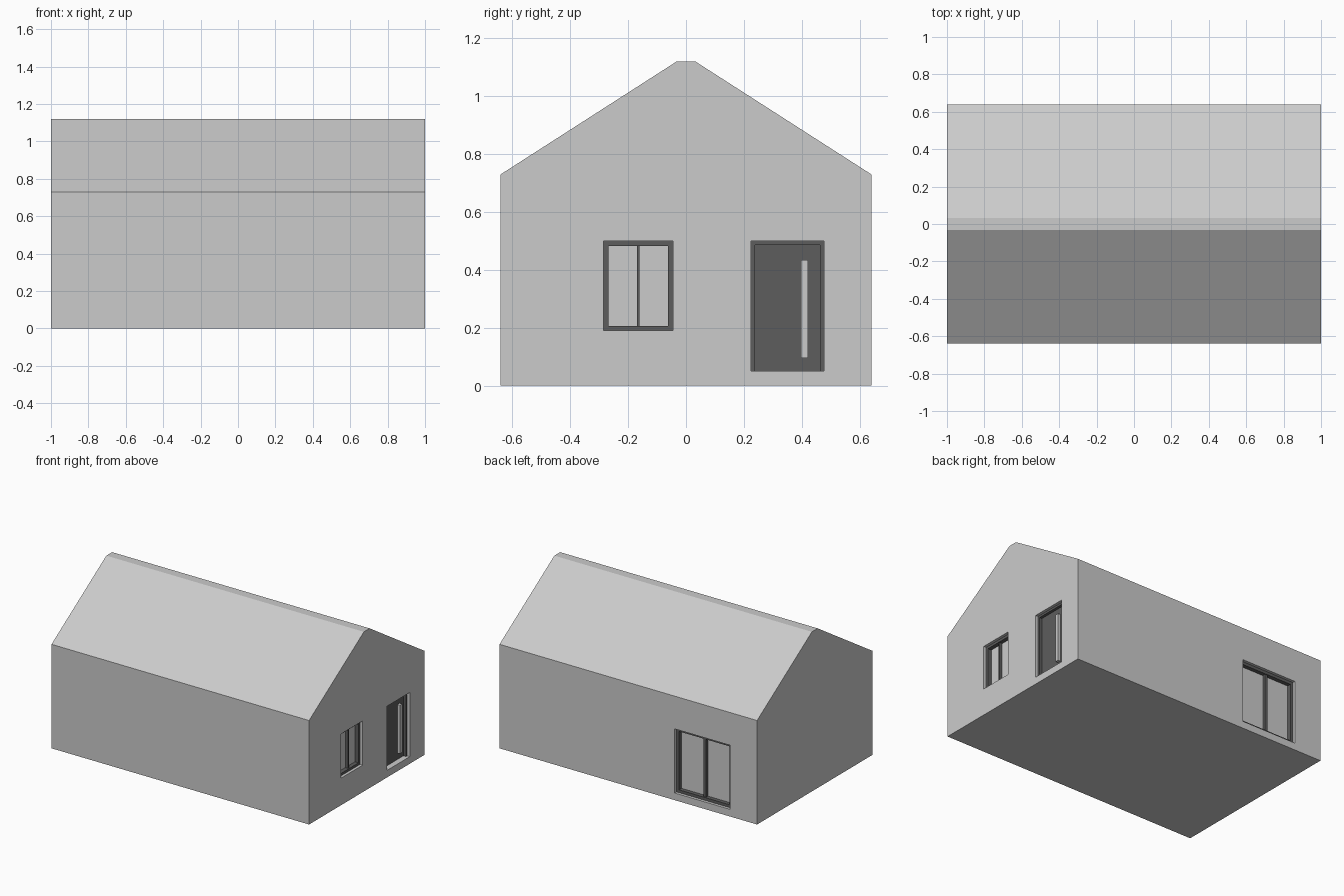
import bpy, bmesh

if "Cube" in bpy.data.objects:
    bpy.data.objects.remove(bpy.data.objects["Cube"])

W, D, EAVE, RIDGE, CAP = 1.0, 0.64, 0.73, 1.12, 0.032

dark = bpy.data.materials.new("dark_frame")
dark.diffuse_color = (0.11, 0.11, 0.11, 1)
dark.use_nodes = True
dark.node_tree.nodes["Principled BSDF"].inputs["Base Color"].default_value = dark.diffuse_color


def make_object(name, bm, mat=None):
    bmesh.ops.recalc_face_normals(bm, faces=bm.faces)
    mesh = bpy.data.meshes.new(name)
    bm.to_mesh(mesh)
    bm.free()
    obj = bpy.data.objects.new(name, mesh)
    bpy.context.collection.objects.link(obj)
    if mat:
        mesh.materials.append(mat)
    return obj


def place(wall, u, z, d):
    """Point at u along the wall, height z, depth d behind its outer face."""
    return (W - d, u, z) if wall == "gable" else (u, D - d, z)


def add_box(bm, wall, u0, u1, z0, z1, d0, d1):
    a, b = place(wall, u0, z0, d0), place(wall, u1, z1, d1)
    for v in bmesh.ops.create_cube(bm, size=1)["verts"]:
        v.co = [(a[i] + b[i]) / 2 + v.co[i] * abs(b[i] - a[i]) for i in range(3)]


def box(name, wall, *dims, mat=None):
    bm = bmesh.new()
    add_box(bm, wall, *dims)
    return make_object(name, bm, mat)


def frame(name, wall, u0, u1, z0, z1, t, d0, d1, bottom=True):
    bm = bmesh.new()
    add_box(bm, wall, u0, u0 + t, z0, z1, d0, d1)
    add_box(bm, wall, u1 - t, u1, z0, z1, d0, d1)
    add_box(bm, wall, u0 + t, u1 - t, z1 - t, z1, d0, d1)
    if bottom:
        add_box(bm, wall, u0 + t, u1 - t, z0, z0 + t, d0, d1)
    return make_object(name, bm, dark)


# House body: gable profile extruded along x
profile = [(-D, 0), (D, 0), (D, EAVE), (CAP, RIDGE), (-CAP, RIDGE), (-D, EAVE)]
bm = bmesh.new()
face = bm.faces.new([bm.verts.new((-W, y, z)) for y, z in profile])
ext = bmesh.ops.extrude_face_region(bm, geom=[face], use_keep_orig=True)
new = [g for g in ext["geom"] if isinstance(g, bmesh.types.BMVert)]
bmesh.ops.translate(bm, verts=new, vec=(2 * W, 0, 0))
house = make_object("house_body", bm)

# Wall openings: wall, u0, u1, z0, z1
window = ("gable", -0.285, -0.045, 0.19, 0.50)
door = ("gable", 0.225, 0.477, 0.05, 0.50)
patio = ("back", -0.79, -0.36, 0.05, 0.50)
bpy.context.view_layer.objects.active = house
for opening in (window, door, patio):
    cutter = box("opening_cutter", *opening, -0.05, 0.06)
    mod = house.modifiers.new("opening", "BOOLEAN")
    mod.operation, mod.solver, mod.object = "DIFFERENCE", "EXACT", cutter
    bpy.ops.object.modifier_apply(modifier=mod.name)
    bpy.data.objects.remove(cutter)

# Glazed units: frame, centre mullion and panes
for name, (wall, u0, u1, z0, z1), t, m in (("window", window, 0.017, 0.005),
                                           ("patio_door", patio, 0.02, 0.01)):
    frame(name + "_frame", wall, u0, u1, z0, z1, t, 0.02, 0.06)
    mid = (u0 + u1) / 2
    box(name + "_mullion", wall, mid - m, mid + m, z0 + t, z1 - t, 0.027, 0.06, mat=dark)
    box(name + "_glass", wall, u0 + t, u1 - t, z0 + t, z1 - t, 0.048, 0.055)

# Entrance door: frame, leaf and long pull handle
frame("entrance_frame", *door, 0.014, 0.02, 0.06, bottom=False)
box("entrance_leaf", "gable", 0.239, 0.463, 0.05, 0.486, 0.04, 0.06, mat=dark)
box("entrance_handle", "gable", 0.397, 0.422, 0.095, 0.435, 0.02, 0.04)
